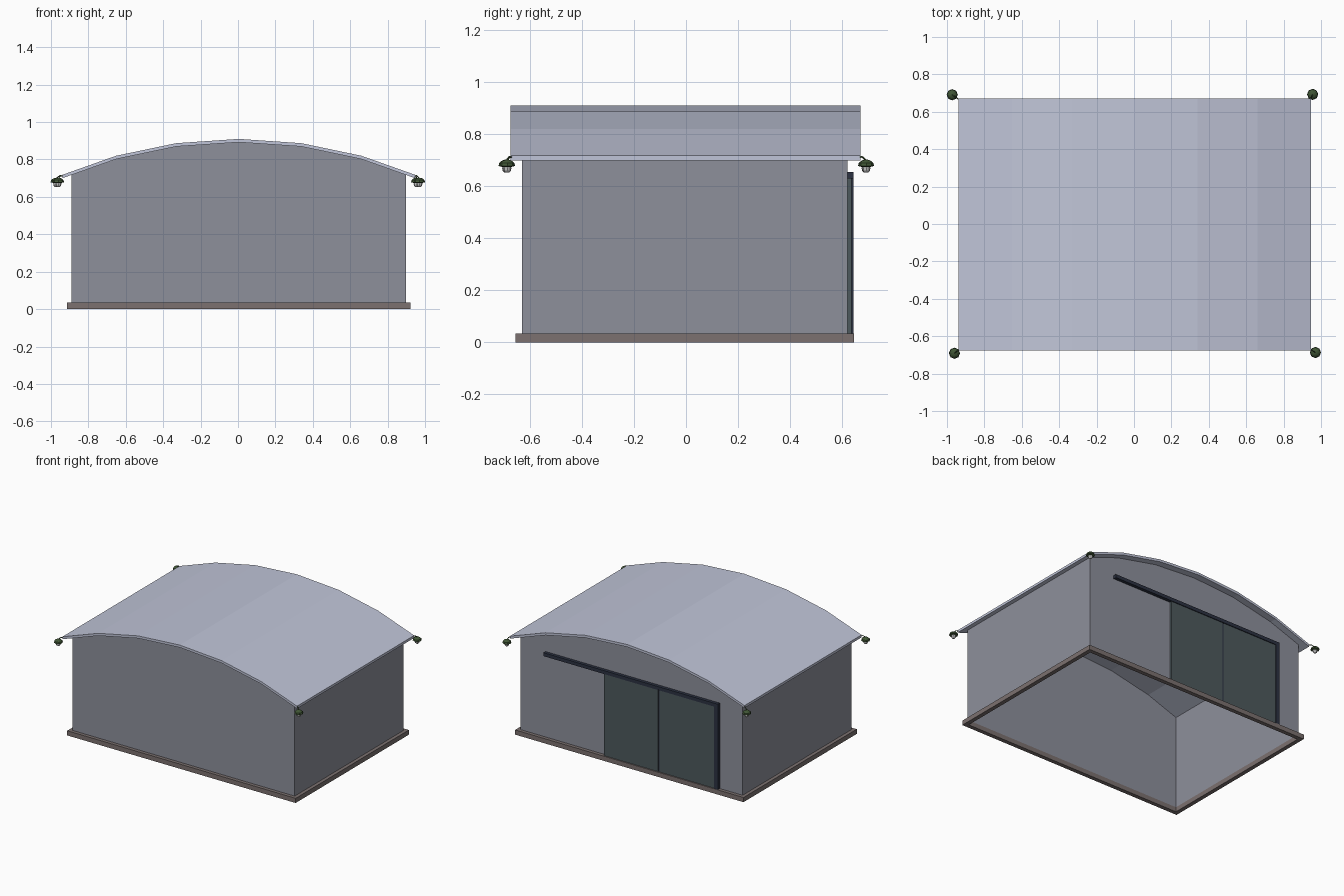
import bpy, bmesh, math
from mathutils import Vector, Matrix

if "Cube" in bpy.data.objects:
    bpy.data.objects.remove(bpy.data.objects["Cube"])


def mat(name, r, g, b):
    m = bpy.data.materials.new(name)
    m.diffuse_color = (r, g, b, 1)
    m.use_nodes = True
    m.node_tree.nodes["Principled BSDF"].inputs["Base Color"].default_value = m.diffuse_color
    return m


WALL = mat("wall_grey", 0.27, 0.28, 0.33)
ROOF = mat("roof_metal", 0.53, 0.56, 0.69)
BASE = mat("footing_brown", 0.20, 0.165, 0.16)
DOOR = mat("door_panel", 0.075, 0.10, 0.11)
RAIL = mat("door_rail", 0.025, 0.032, 0.055)
GREEN = mat("lamp_green", 0.05, 0.09, 0.035)
GLASS = mat("lamp_glass", 0.6, 0.6, 0.58)


def finish(name, bm, material):
    bmesh.ops.recalc_face_normals(bm, faces=bm.faces)
    me = bpy.data.meshes.new(name)
    bm.to_mesh(me)
    bm.free()
    ob = bpy.data.objects.new(name, me)
    bpy.context.collection.objects.link(ob)
    me.materials.append(material)
    return ob


def box(name, x0, x1, y0, y1, z0, z1, material):
    bm = bmesh.new()
    bmesh.ops.create_cube(bm, size=1)
    for v in bm.verts:
        v.co = ((x0, x1)[v.co.x > 0], (y0, y1)[v.co.y > 0], (z0, z1)[v.co.z > 0])
    return finish(name, bm, material)


def prism(name, profile, y0, y1, material, caps=True):
    """Extrude a closed x-z profile along y."""
    bm = bmesh.new()
    a = [bm.verts.new((x, y0, z)) for x, z in profile]
    b = [bm.verts.new((x, y1, z)) for x, z in profile]
    n = len(profile)
    for i in range(n):
        j = (i + 1) % n
        bm.faces.new((a[i], a[j], b[j], b[i]))
    bm.faces.new(a)
    bm.faces.new(b)
    return finish(name, bm, material)


def lathe(bm, profile, sides, centre):
    """Revolve r-z points around a vertical axis."""
    cx, cy, cz = centre
    rings = [[bm.verts.new((cx + r * math.cos(2 * math.pi * k / sides),
                            cy + r * math.sin(2 * math.pi * k / sides), cz + z))
              for k in range(sides)] for r, z in profile]
    for lo, hi in zip(rings, rings[1:]):
        for k in range(sides):
            j = (k + 1) % sides
            bm.faces.new((lo[k], lo[j], hi[j], hi[k]))
    bm.faces.new(rings[0])
    bm.faces.new(rings[-1])


CX = 0.004
half = [(0, 0.91), (0.335, 0.887), (0.655, 0.82), (0.943, 0.718)]
top = [(CX - x, z) for x, z in reversed(half[1:])] + [(CX + x, z) for x, z in half]
under = [(x, z - 0.018) for x, z in top]

# curved roof shell
prism("roof", top + under[::-1], -0.675, 0.67, ROOF)

# walls: one sheet, open at the bottom and under the roof
wx, eave = 0.893, 0.718
wall_top = [(CX - wx, eave)] + under[1:-1] + [(CX + wx, eave)]
bm = bmesh.new()
rows = []
for y in (-0.63, 0.62):
    gable = [(CX - wx, 0.0)] + wall_top + [(CX + wx, 0.0)]
    row = [bm.verts.new((x, y, z)) for x, z in gable]
    bm.faces.new(row)
    rows.append(row)
for i, j in ((0, 1), (-1, -2)):
    bm.faces.new((rows[0][i], rows[0][j], rows[1][j], rows[1][i]))
finish("walls", bm, WALL)

# footing ring around the bottom
bm = bmesh.new()
loops = []
for d, z in ((0.025, 0), (0.025, 0.034), (-0.005, 0.034), (-0.005, 0)):
    X, Y = wx + d, 0.625 + d
    loops.append([bm.verts.new((CX + sx * X, -0.005 + sy * Y, z))
                  for sx, sy in ((-1, -1), (1, -1), (1, 1), (-1, 1))])
for i in range(4):
    p, q = loops[i], loops[(i + 1) % 4]
    for k in range(4):
        bm.faces.new((p[k], p[(k + 1) % 4], q[(k + 1) % 4], q[k]))
finish("footing", bm, BASE)

# sliding doors on the back, with top rail and side post
box("door_left", -0.222, 0.212, 0.615, 0.637, 0.034, 0.632, DOOR)
box("door_right", -0.677, -0.234, 0.615, 0.637, 0.034, 0.632, DOOR)
box("door_gap_strip", -0.234, -0.222, 0.615, 0.633, 0.034, 0.632, RAIL)
box("door_rail", -0.706, 0.695, 0.615, 0.643, 0.63, 0.655, RAIL)
box("door_post", -0.706, -0.677, 0.615, 0.643, 0.034, 0.63, RAIL)

# corner lamps: shade with cap, glass globe, bracket back to the roof corner
shade = [(0.014, -0.014), (0.030, -0.010), (0.027, 0.002), (0.017, 0.010), (0.007, 0.014)]
globe = [(0.007, -0.035), (0.014, -0.028), (0.016, -0.018), (0.013, -0.008)]
for tag, x, y, rx, ry in (("back_left", -0.972, 0.691, -0.935, 0.665),
                          ("back_right", 0.955, 0.693, 0.943, 0.665),
                          ("front_left", -0.96, -0.691, -0.935, -0.67),
                          ("front_right", 0.970, -0.687, 0.943, -0.67)):
    c = (x, y, 0.688)
    bm = bmesh.new()
    lathe(bm, shade, 8, c)
    pts = [Vector((x, y, 0.699)), Vector(((x + rx) / 2, (y + ry) / 2, 0.713)),
           Vector((rx, ry, 0.712))]
    for p, q in zip(pts, pts[1:]):
        d = q - p
        m = Matrix.Translation((p + q) / 2) @ d.to_track_quat('Z', 'Y').to_matrix().to_4x4()
        bmesh.ops.create_cone(bm, cap_ends=True, segments=6, radius1=0.003,
                              radius2=0.003, depth=d.length, matrix=m)
    finish("lamp_shade_" + tag, bm, GREEN)
    bm = bmesh.new()
    lathe(bm, globe, 8, c)
    finish("lamp_globe_" + tag, bm, GLASS)
